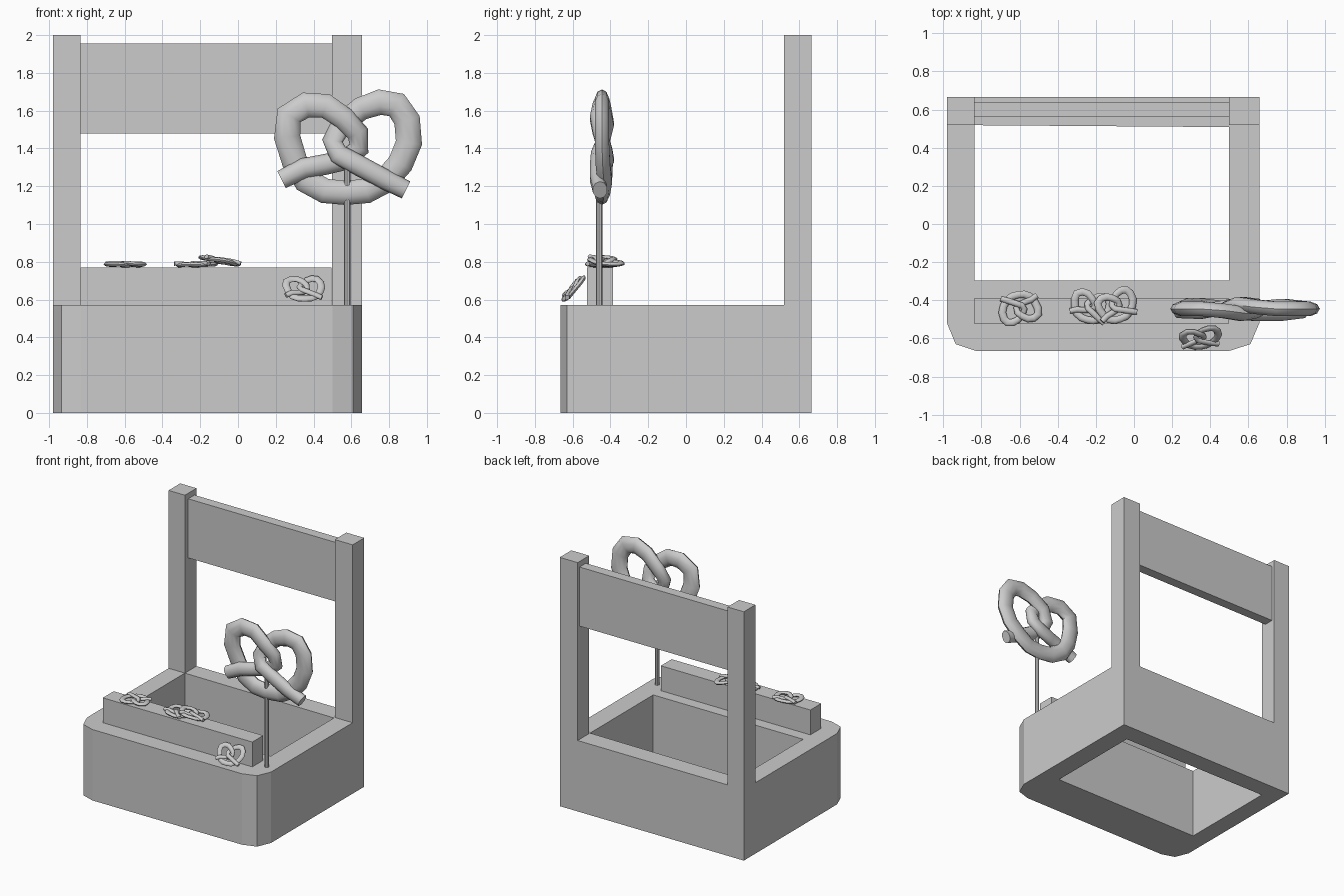
import bpy, bmesh, math
from mathutils import Vector

if "Cube" in bpy.data.objects:
    bpy.data.objects.remove(bpy.data.objects["Cube"])


def finish(name, bm):
    bmesh.ops.recalc_face_normals(bm, faces=bm.faces)
    me = bpy.data.meshes.new(name)
    bm.to_mesh(me)
    bm.free()
    ob = bpy.data.objects.new(name, me)
    bpy.context.collection.objects.link(ob)
    return ob


def box(name, lo, hi):
    bm = bmesh.new()
    bmesh.ops.create_cube(bm, size=1)
    for v in bm.verts:
        v.co = [l + (c + 0.5) * (h - l) for c, l, h in zip(v.co, lo, hi)]
    return finish(name, bm)


def frame(name, loops, z0, z1):
    """Extruded outline with a hole."""
    bm = bmesh.new()
    for loop in loops:
        vs = [bm.verts.new((x, y, z0)) for x, y in loop]
        for a, b in zip(vs, vs[1:] + vs[:1]):
            bm.edges.new((a, b))
    bmesh.ops.triangle_fill(bm, edges=bm.edges[:], use_beauty=True)
    out = bmesh.ops.extrude_face_region(bm, geom=bm.faces[:], use_keep_orig=True)
    top = [g for g in out["geom"] if isinstance(g, bmesh.types.BMVert)]
    bmesh.ops.translate(bm, verts=top, vec=(0, 0, z1 - z0))
    return finish(name, bm)


# Counter base: hollow ring with rounded front corners
outer = [(-0.98, 0.665), (-0.98, -0.52), (-0.935, -0.63), (-0.83, -0.665),
         (0.5, -0.665), (0.61, -0.63), (0.657, -0.52), (0.657, 0.665)]
inner = [(-0.835, 0.518), (-0.835, -0.295), (0.498, -0.295), (0.498, 0.508)]
frame("counter_base", [outer, inner], 0, 0.57)

# Back posts and sign board
for side, x0, x1 in (("left", -0.98, -0.835), ("right", 0.498, 0.657)):
    box(side + "_post", (x0, 0.518, 0.57), (x1, 0.665, 2.0))
box("sign_board", (-0.835, 0.56, 1.48), (0.498, 0.64, 1.955))

# Raised serving shelf
box("serving_shelf", (-0.835, -0.525, 0.57), (0.495, -0.387, 0.77))

# Pretzel rope path: x, z, depth (negative is nearer the front), half width
rope = [(0.23, 1.235, -0.01, 0.05), (0.35, 1.295, -0.015, 0.055), (0.46, 1.315, 0.005, 0.055),
        (0.57, 1.34, 0.025, 0.055), (0.64, 1.40, 0.015, 0.055), (0.635, 1.48, -0.01, 0.058),
        (0.56, 1.56, -0.025, 0.06), (0.465, 1.625, -0.01, 0.065), (0.36, 1.63, 0, 0.068),
        (0.27, 1.575, 0, 0.07), (0.26, 1.46, 0, 0.07), (0.30, 1.33, 0.02, 0.068),
        (0.36, 1.23, 0.015, 0.068), (0.46, 1.175, 0.005, 0.066), (0.57, 1.165, 0, 0.064),
        (0.68, 1.175, 0.005, 0.066), (0.78, 1.23, 0.015, 0.068), (0.86, 1.32, 0.005, 0.068),
        (0.905, 1.43, 0, 0.07), (0.895, 1.55, 0, 0.07), (0.84, 1.63, 0, 0.07),
        (0.75, 1.645, 0, 0.068), (0.65, 1.61, 0.01, 0.062), (0.55, 1.53, 0.025, 0.058),
        (0.50, 1.44, 0.005, 0.055), (0.53, 1.37, -0.02, 0.055), (0.64, 1.31, -0.025, 0.055),
        (0.77, 1.24, -0.025, 0.054), (0.89, 1.18, -0.01, 0.05)]
SIDES, CX, CZ = 10, 0.583, 1.405


def pretzel_object(name):
    bm = bmesh.new()
    rings = []
    for i, (x, z, d, r) in enumerate(rope):
        a, b = rope[max(i - 1, 0)], rope[min(i + 1, len(rope) - 1)]
        t = Vector((b[0] - a[0], 0, b[1] - a[1])).normalized()
        n = Vector((-t.z, 0, t.x))
        c = Vector((x - CX, d, z - CZ))
        ring = []
        for k in range(SIDES):
            ang = 2 * math.pi * k / SIDES
            ring.append(bm.verts.new(c + n * r * math.cos(ang)
                                     + Vector((0, 0.04 * math.sin(ang), 0))))
        rings.append(ring)
    for p, q in zip(rings, rings[1:]):
        for k in range(SIDES):
            m = (k + 1) % SIDES
            bm.faces.new((p[k], p[m], q[m], q[k]))
    bm.faces.new(rings[0])
    bm.faces.new(rings[-1])
    ob = finish(name, bm)
    bpy.context.view_layer.objects.active = ob
    ob.select_set(True)
    bpy.ops.object.shade_smooth_by_angle(angle=math.radians(50))
    ob.select_set(False)
    return ob


# Large display pretzel on its stick
big = pretzel_object("display_pretzel")
big.location = (CX, -0.445, CZ)
bm = bmesh.new()
bmesh.ops.create_cone(bm, cap_ends=True, segments=8, radius1=0.017, radius2=0.017, depth=0.75)
stick = finish("display_stick", bm)
stick.location = (0.578, -0.46, 0.945)

# Small pretzels: three lying on the shelf, one leaning on its front
small = [((-0.60, -0.44, 0.787), (-90, 0, 190)),
         ((-0.225, -0.435, 0.787), (-90, 0, -15)),
         ((-0.09, -0.43, 0.805), (-90, 11, 20)),
         ((0.35, -0.598, 0.658), (-40, 0, 8))]
for i, (loc, rot) in enumerate(small):
    ob = bpy.data.objects.new("small_pretzel_%d" % (i + 1), big.data)
    bpy.context.collection.objects.link(ob)
    ob.location = loc
    ob.rotation_euler = [math.radians(a) for a in rot]
    ob.scale = (0.29, 0.29, 0.29)
